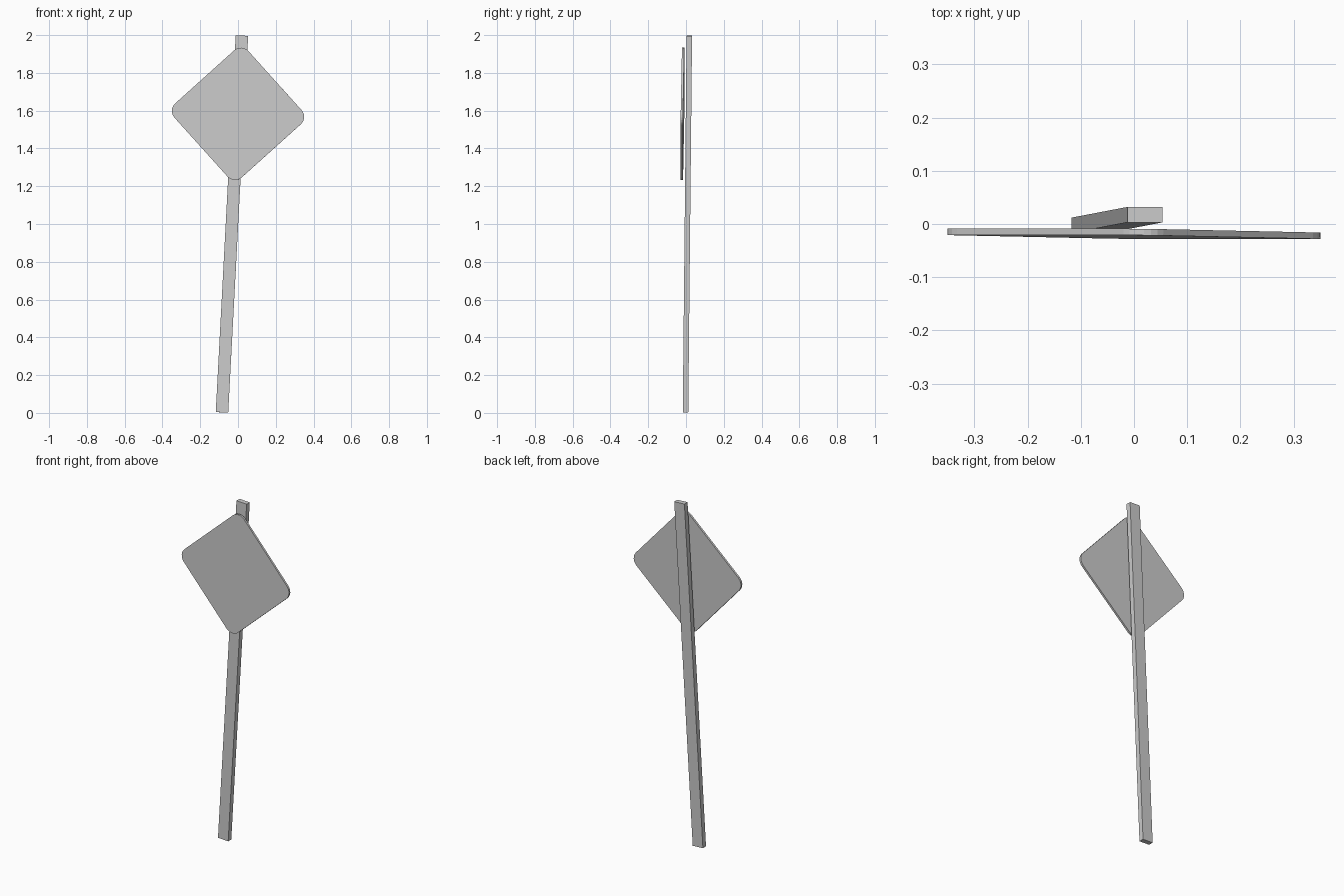
import bpy, bmesh
from math import radians, sin, cos, pi
from mathutils import Vector, Matrix

if "Cube" in bpy.data.objects:
    bpy.data.objects.remove(bpy.data.objects["Cube"])


def tilt(lean, pitch, yaw):
    return (Matrix.Rotation(radians(yaw), 4, 'Z')
            @ Matrix.Rotation(radians(pitch), 4, 'X')
            @ Matrix.Rotation(radians(lean), 4, 'Y'))


def prism(name, outline, depth, matrix):
    """Extrude an (x, z) outline along y, centred, then place it."""
    bm = bmesh.new()
    face = bm.faces.new([bm.verts.new((x, -depth / 2, z)) for x, z in outline])
    out = bmesh.ops.extrude_face_region(bm, geom=[face])
    verts = [g for g in out['geom'] if isinstance(g, bmesh.types.BMVert)]
    bmesh.ops.translate(bm, vec=(0, depth, 0), verts=verts)
    bmesh.ops.recalc_face_normals(bm, faces=bm.faces)
    mesh = bpy.data.meshes.new(name)
    bm.to_mesh(mesh)
    bm.free()
    obj = bpy.data.objects.new(name, mesh)
    bpy.context.collection.objects.link(obj)
    obj.matrix_world = matrix
    return obj


def rounded_diamond(half_side, radius, steps):
    """Square standing on one corner, with rounded corners."""
    reach = (half_side - radius) * 2 ** 0.5
    points = []
    for corner in range(4):
        mid = corner * pi / 2
        for i in range(steps + 1):
            a = mid - pi / 4 + i * pi / 2 / steps
            points.append((reach * cos(mid) + radius * cos(a),
                           reach * sin(mid) + radius * sin(a)))
    return points


# Leaning flat post
w, h = 0.033, 0.9993 * 0.9995
post = prism("post", [(-w, -h), (w, -h), (w, h), (-w, h)], 0.029,
             Matrix.Translation((-0.032, 0.0075, 1.0)) @ tilt(3.03, -0.58, 0))

# Blank diamond sign plate, held just in front of the post
plate = prism("sign_plate", rounded_diamond(0.2635, 0.053, 6), 0.012,
              Matrix.Translation((0, -0.0185, 1.583)) @ tilt(3.0, -0.58, -0.6))
